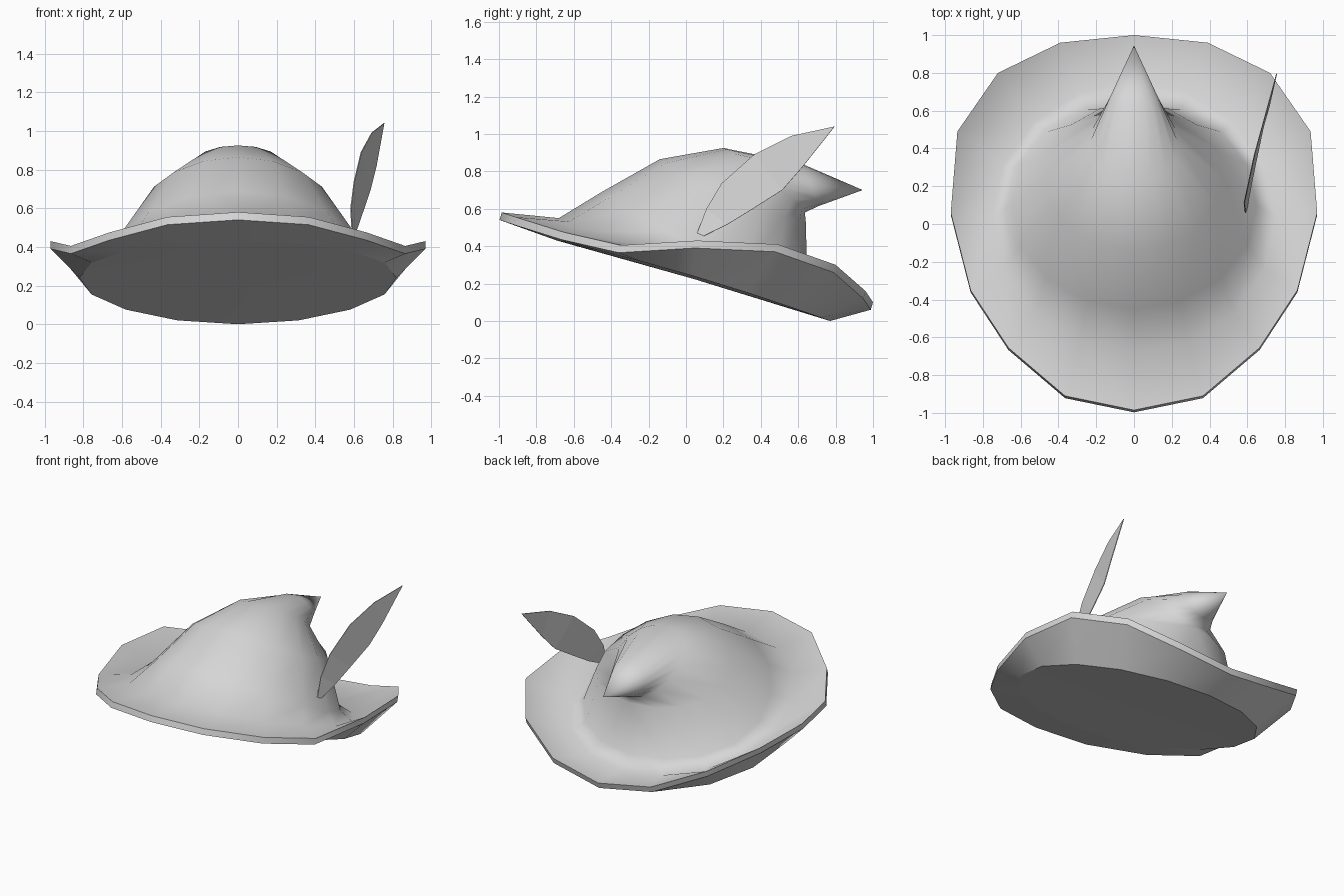
import bpy, bmesh, math

cube = bpy.data.objects.get("Cube")
if cube:
    bpy.data.objects.remove(cube)

STEPS = 8  # sides on each half of the hat
felt = bpy.data.materials.new("light_grey")
felt.use_nodes = True
felt.diffuse_color = (0.68, 0.68, 0.68, 1)
felt.node_tree.nodes["Principled BSDF"].inputs["Base Color"].default_value = (0.68, 0.68, 0.68, 1)


def finish(bm, name):
    mesh = bpy.data.meshes.new(name)
    bm.to_mesh(mesh)
    bm.free()
    mesh.materials.append(felt)
    obj = bpy.data.objects.new(name, mesh)
    bpy.context.collection.objects.link(obj)
    return obj


def half_oval(half_width, y_front, y_back, z_front, z_side, z_back):
    """Half of a tilted, slightly bowed oval, from front to back."""
    points = []
    for i in range(STEPS + 1):
        a = math.pi * i / STEPS
        c = -math.cos(a)
        y = (y_front + y_back) / 2 + c * (y_back - y_front) / 2
        z = z_side + c * (z_back - z_front) / 2 + c * c * ((z_back + z_front) / 2 - z_side)
        points.append((half_width * math.sin(a), y, z))
    return points


# Wavy brim edge, from front to back
rim = [(0, -0.985, 0.58), (0.365, -0.91, 0.555), (0.665, -0.655, 0.475),
       (0.865, -0.35, 0.405), (0.97, 0.06, 0.43), (0.935, 0.49, 0.41),
       (0.72, 0.8, 0.3), (0.39, 0.96, 0.16), (0, 1, 0.1)]
rim_low = [(x, y - 0.012, z - 0.04) for x, y, z in rim]

# Hat body: underside, brim edge, brim top, then crown bending back to a point
rings = [
    half_oval(0.82, -0.69, 0.77, 0.43, 0.24, 0.0),
    rim_low,
    rim,
    half_oval(0.75, -0.68, 0.75, 0.55, 0.315, 0.10),
    half_oval(0.65, -0.45, 0.65, 0.69, 0.37, 0.18),
    half_oval(0.47, -0.14, 0.64, 0.865, 0.64, 0.54),
    half_oval(0.24, 0.20, 0.635, 0.925, 0.79, 0.58),
    half_oval(0.13, 0.62, 0.71, 0.84, 0.73, 0.615),
]
bm = bmesh.new()
loops = [[bm.verts.new(p) for p in ring] for ring in rings]
base = bm.verts.new((0, 0.04, 0.225))
tip = bm.verts.new((0, 0.945, 0.70))
for i in range(STEPS):
    for low, high in zip(loops, loops[1:]):
        bm.faces.new((low[i], low[i + 1], high[i + 1], high[i]))
    bm.faces.new((base, loops[0][i + 1], loops[0][i]))
    bm.faces.new((tip, loops[-1][i], loops[-1][i + 1]))

# Smooth felt with crisp edges around the underside and brim
for face in bm.faces:
    face.smooth = True
for loop in loops[:3]:
    for a, b in zip(loop, loop[1:]):
        bm.edges.get((a, b)).smooth = False
hat = finish(bm, "hat_body")
hat.modifiers.new("other_half", 'MIRROR')

# Feather: a thin blade between an upper and a lower edge
upper = [(0.59, 0.06, 0.47), (0.583, 0.11, 0.60), (0.6, 0.19, 0.735),
         (0.637, 0.365, 0.89), (0.692, 0.565, 0.99), (0.755, 0.795, 1.04)]
lower = [(0.6, 0.095, 0.455), (0.623, 0.22, 0.515), (0.65, 0.35, 0.595),
         (0.685, 0.515, 0.70), (0.715, 0.62, 0.82)]
bm = bmesh.new()
top = [bm.verts.new(p) for p in upper]
bottom = [bm.verts.new(p) for p in lower]
for i in range(len(bottom) - 1):
    bm.faces.new((bottom[i], bottom[i + 1], top[i + 1], top[i]))
bm.faces.new((bottom[-1], top[-1], top[-2]))
feather = finish(bm, "feather")
blade = feather.modifiers.new("thickness", 'SOLIDIFY')
blade.thickness = 0.005
blade.offset = 0
